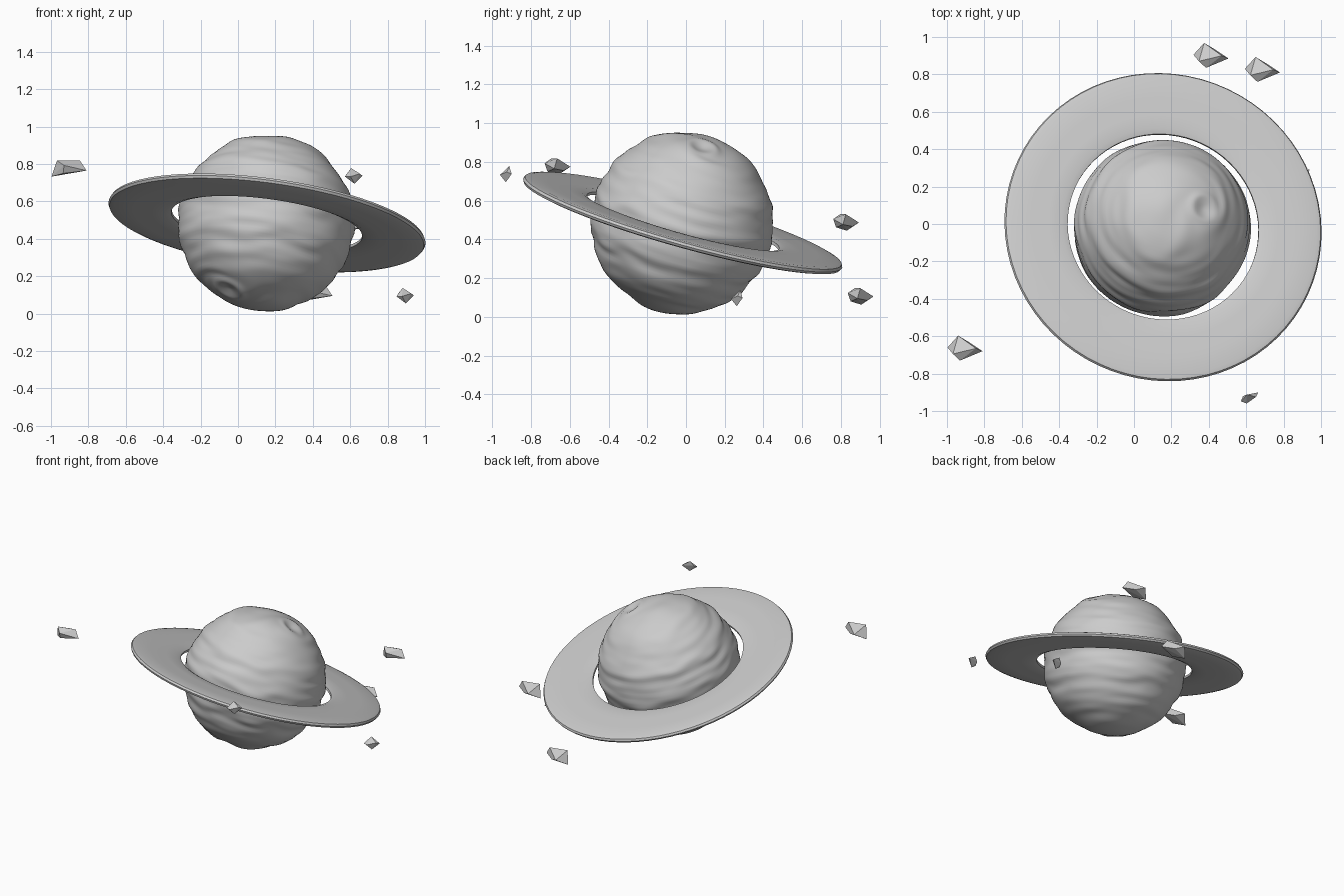
import bpy, bmesh, math
from mathutils import Vector, noise

if "Cube" in bpy.data.objects:
    bpy.data.objects.remove(bpy.data.objects["Cube"])

CENTER = Vector((0.15, -0.02, 0.485))
AXIS = Vector((0.136, 0.28, 1.0)).normalized()
TILT = Vector((0, 0, 1)).rotation_difference(AXIS)

grey = bpy.data.materials.new("stone_grey")
grey.diffuse_color = (0.6, 0.6, 0.6, 1)
grey.use_nodes = True
grey.node_tree.nodes["Principled BSDF"].inputs["Base Color"].default_value = grey.diffuse_color


def finish(bm, name, loc, angle=None):
    bmesh.ops.recalc_face_normals(bm, faces=bm.faces)
    mesh = bpy.data.meshes.new(name)
    bm.to_mesh(mesh)
    bm.free()
    mesh.materials.append(grey)
    ob = bpy.data.objects.new(name, mesh)
    ob.location = loc
    bpy.context.collection.objects.link(ob)
    if angle:
        bpy.ops.object.select_all(action='DESELECT')
        ob.select_set(True)
        bpy.context.view_layer.objects.active = ob
        bpy.ops.object.shade_smooth_by_angle(angle=math.radians(angle))
    return ob


# Planet: sphere with wavy cloud bands and two swirling storms
STORMS = [(Vector((0.23, 0.11, 0.40)).normalized(), 0.15),
          (Vector((-0.20, -0.23, -0.36)).normalized(), 0.16)]


def relief(n):
    p = n.copy()
    bump = 0.0
    for c, size in STORMS:
        a = n.angle(c)
        twist = 1.6 * math.exp(-(a / 0.3) ** 2)
        along = c * p.dot(c)
        p = along + (p - along) * math.cos(twist) + c.cross(p) * math.sin(twist)
        bump += 0.007 * math.exp(-((a - size) / 0.05) ** 2)
        bump -= 0.012 * math.exp(-(a / 0.08) ** 2)
    d = p.dot(AXIS)
    warp = noise.noise(p * 2.2) * 1.5
    bands = math.sin(17 * d + warp) + 0.5 * math.sin(31 * d + 2 * warp)
    streaks = noise.noise(Vector((p.x * 2, p.y * 2, d * 11)))
    return bump + 0.0035 * bands + 0.006 * streaks


bm = bmesh.new()
bmesh.ops.create_uvsphere(bm, u_segments=144, v_segments=96, radius=1)
for v in bm.verts:
    n = (TILT @ v.co).normalized()
    v.co = n * (0.47 + relief(n))
finish(bm, "planet", CENTER, 60)

# Ring: flat bevelled section turned around the tilted axis
PROFILE = [(0.515, 0.008), (0.545, 0.018), (0.62, 0.019), (0.72, 0.02),
           (0.825, 0.019), (0.848, 0.013), (0.855, 0.0)]
section = PROFILE + [(r, -h) for r, h in reversed(PROFILE[:-1])]
SEGMENTS = 72
bm = bmesh.new()
loops = []
for i in range(SEGMENTS):
    t = math.tau * i / SEGMENTS
    loops.append([bm.verts.new(TILT @ Vector((r * math.cos(t), r * math.sin(t), h)))
                  for r, h in section])
for i in range(SEGMENTS):
    a, b = loops[i], loops[(i + 1) % SEGMENTS]
    for j in range(len(section)):
        k = (j + 1) % len(section)
        bm.faces.new((a[j], b[j], b[k], a[k]))
finish(bm, "ring", CENTER + Vector((0.005, 0.003, 0)), 25)

# Drifting rocks: angular hulls, three large and two small
BIG = [(0.095, -0.015, -0.01), (-0.092, 0.005, -0.042), (-0.063, -0.03, 0.043),
       (0.06, 0.0, 0.043), (-0.035, 0.068, 0.0), (-0.025, -0.065, 0.018),
       (-0.03, -0.05, -0.025), (0.02, 0.035, -0.02)]
SMALL = [(-0.045, -0.018, -0.005), (-0.012, 0.018, 0.04), (0.048, 0.03, 0.0),
         (0.005, 0.0, -0.043), (-0.015, -0.03, -0.005), (0.035, 0.005, 0.01),
         (-0.035, 0.01, 0.01)]


def rock(name, points, loc):
    bm = bmesh.new()
    for p in points:
        bm.verts.new(p)
    hull = bmesh.ops.convex_hull(bm, input=bm.verts[:])
    loose = [g for g in hull["geom_interior"] if isinstance(g, bmesh.types.BMVert)]
    bmesh.ops.delete(bm, geom=loose, context='VERTS')
    finish(bm, name, loc)


for i, loc in enumerate([(-0.905, -0.665, 0.775), (0.41, 0.9, 0.105),
                         (0.685, 0.825, 0.487)]):
    rock(f"large_rock_{i + 1}", BIG, loc)
for i, loc in enumerate([(0.617, -0.93, 0.738), (0.892, 0.262, 0.098)]):
    rock(f"small_rock_{i + 1}", SMALL, loc)
